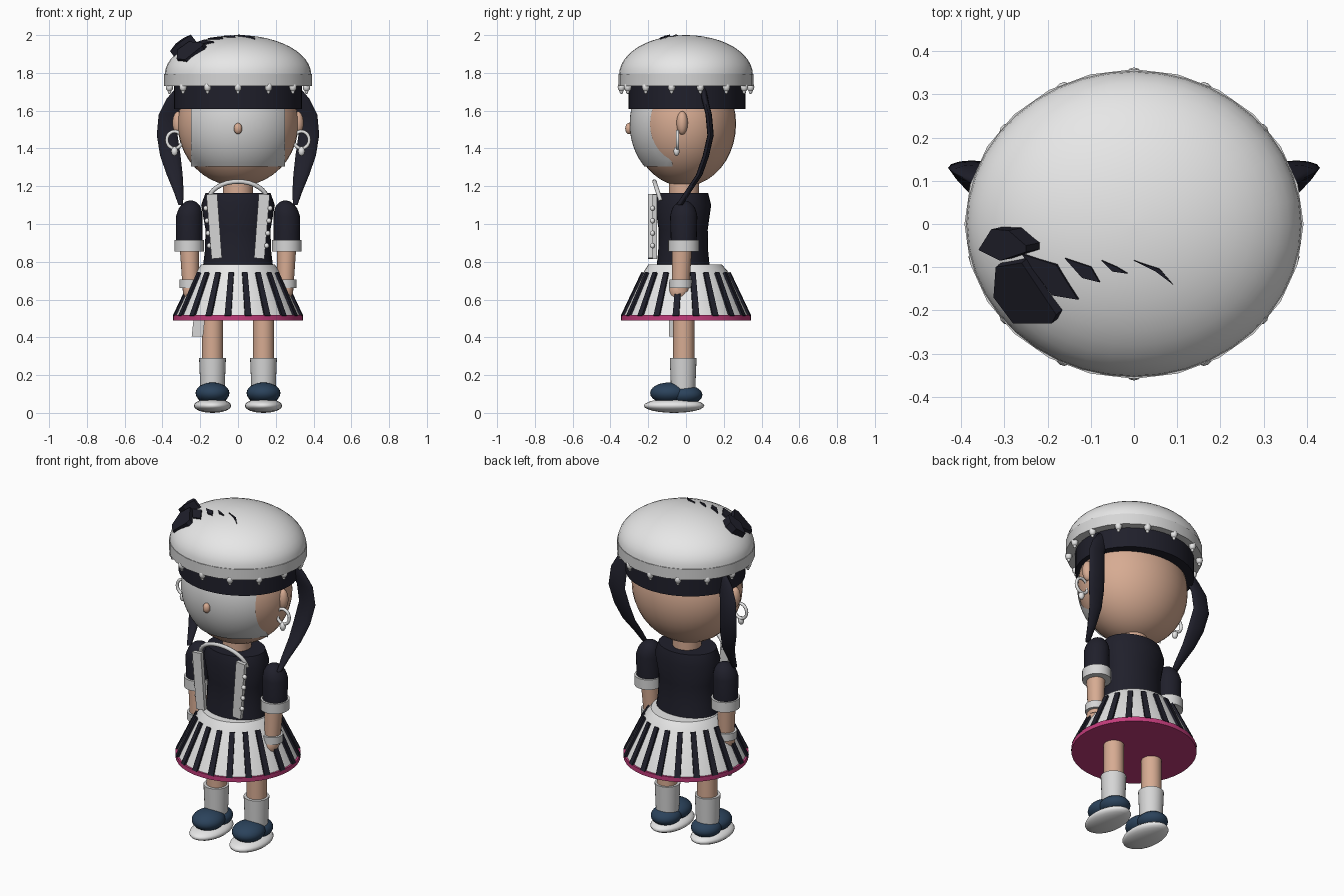
import bpy, bmesh
from math import sin, cos, pi, sqrt, radians
from mathutils import Vector

cube = bpy.data.objects.get("Cube")
if cube:
    bpy.data.objects.remove(cube, do_unlink=True)


def material(name, r, g, b):
    m = bpy.data.materials.new(name)
    m.use_nodes = True
    m.diffuse_color = (r, g, b, 1)
    m.node_tree.nodes["Principled BSDF"].inputs["Base Color"].default_value = (r, g, b, 1)
    return m


NAVY = material("dark_navy", .014, .014, .024)
SKIN = material("skin", .68, .41, .29)
WHITE = material("white", .8, .8, .8)
PALE = material("pale_grey", .67, .67, .67)
PINK = material("pink", .55, .045, .2)
BLUE = material("shoe_blue", .024, .055, .105)


def finish(name, bm, mat, angle=40, fix=True):
    if fix:
        bmesh.ops.recalc_face_normals(bm, faces=bm.faces)
    me = bpy.data.meshes.new(name)
    bm.to_mesh(me)
    bm.free()
    me.materials.append(mat)
    ob = bpy.data.objects.new(name, me)
    bpy.context.collection.objects.link(ob)
    bpy.ops.object.select_all(action='DESELECT')
    ob.select_set(True)
    bpy.context.view_layer.objects.active = ob
    if angle:
        bpy.ops.object.shade_smooth_by_angle(angle=radians(angle))
    return ob


def blobs(name, centres, size, mat, segs=24):
    """One or more ellipsoids in a single object."""
    bm = bmesh.new()
    for c in centres:
        new = bmesh.ops.create_uvsphere(bm, u_segments=segs, v_segments=segs // 2, radius=1)["verts"]
        for v in new:
            v.co = Vector(c) + Vector(a * b for a, b in zip(v.co, size))
    return finish(name, bm, mat, 80)


def loft(name, stations, mat, sides=28, angle=40):
    """Skin elliptical rings given as (z, cx, cy, rx, ry)."""
    bm = bmesh.new()
    rings = []
    for z, cx, cy, rx, ry in stations:
        rings.append([bm.verts.new((cx + rx * cos(2 * pi * i / sides),
                                    cy + ry * sin(2 * pi * i / sides), z)) for i in range(sides)])
    for a, b in zip(rings, rings[1:]):
        for i in range(sides):
            j = (i + 1) % sides
            bm.faces.new((a[i], a[j], b[j], b[i]))
    bm.faces.new(rings[0])
    bm.faces.new(rings[-1])
    return finish(name, bm, mat, angle)


def cylinder(name, x, y, z0, z1, r, mat, ry=None, sides=28):
    ry = ry or r
    return loft(name, [(z0, x, y, r, ry), (z1, x, y, r, ry)], mat, sides)


def plates(name, polys, thick, mat):
    bm = bmesh.new()
    for p in polys:
        bm.faces.new([bm.verts.new(c) for c in p])
    ob = finish(name, bm, mat, 0, False)
    mod = ob.modifiers.new("thickness", 'SOLIDIFY')
    mod.thickness = thick
    return ob


def tube(name, pts, r, mat, closed=False):
    cu = bpy.data.curves.new(name, 'CURVE')
    cu.dimensions = '3D'
    cu.bevel_depth = r
    cu.bevel_resolution = 2
    cu.use_fill_caps = True
    sp = cu.splines.new('POLY')
    sp.points.add(len(pts) - 1)
    for q, p in zip(sp.points, pts):
        q.co = (*p, 1)
    sp.use_cyclic_u = closed
    cu.materials.append(mat)
    bpy.context.collection.objects.link(bpy.data.objects.new(name, cu))


# Head, face panel and nose
HX, HZ, HC = .32, .33, 1.53
blobs("head", [(0, -.01, HC)], (HX, .275, HZ), SKIN, 40)
bm = bmesh.new()
bmesh.ops.create_grid(bm, x_segments=24, y_segments=20, size=1)
for v in bm.verts:
    x, z = v.co.x * .25, 1.5 + v.co.y * .195
    depth = sqrt(max(.045, 1 - (x / HX) ** 2 - ((z - HC) / HZ) ** 2))
    v.co = (x, -.01 - .288 * depth, z)
finish("face_panel", bm, PALE, 60)
blobs("nose", [(0, -.302, 1.505)], (.022, .02, .03), SKIN, 16)

# Hair band and beret
cylinder("hair_band", 0, .005, 1.61, 1.78, .34, NAVY, .31, 40)
cylinder("beret_rim", 0, 0, 1.73, 1.795, .392, PALE, .358, 24)
BX, BY, BZ, BH = .388, .354, 1.79, .21
dome = []
for k in range(13):
    t = pi / 2 * min(k / 12, .995)
    dome.append((BZ + BH * sin(t), 0, 0, BX * cos(t), BY * cos(t)))
loft("beret_dome", dome, WHITE, 40, 60)
ring = [2 * pi * k / 14 for k in range(14)]
blobs("rim_pearls", [(.372 * sin(a), -.342 * cos(a), 1.725) for a in ring], (.02, .02, .025), WHITE, 12)
blobs("rim_pearl_tips", [(.372 * sin(a), -.342 * cos(a), 1.7) for a in ring], (.01, .01, .012), WHITE, 8)


# Bow and feather strips resting on the beret
def on_dome(pts, lift):
    return [(x, y, BZ + lift + BH * sqrt(max(0, 1 - (x / BX) ** 2 - (y / BY) ** 2))) for x, y in pts]


wing_a = [(-.36, -.06), (-.31, -.085), (-.25, -.065), (-.25, -.05), (-.29, -.015), (-.33, -.012)]
wing_b = [(-.32, -.1), (-.325, -.17), (-.28, -.23), (-.19, -.23), (-.18, -.21), (-.26, -.09)]
strips = [
    [(-.26, -.07), (-.19, -.165), (-.13, -.175), (-.18, -.095)],
    [(-.16, -.08), (-.12, -.125), (-.08, -.135), (-.1, -.1)],
    [(-.075, -.085), (-.05, -.11), (-.015, -.115), (-.04, -.1)],
    [(0, -.085), (.05, -.11), (.09, -.14), (.06, -.105)],
]
plates("bow_upper", [on_dome(wing_a, .055)], .06, NAVY)
plates("bow_lower", [on_dome(wing_b, .03)], .035, NAVY)
plates("beret_feathers", [on_dome(p, .009) for p in strips], .015, NAVY)

# Neck and bodice
cylinder("neck", 0, -.01, 1.12, 1.27, .08, SKIN)
loft("bodice", [(.78, 0, -.015, .185, .14), (.86, 0, -.015, .175, .132), (.97, 0, -.015, .172, .13),
                (1.1, 0, -.015, .195, .148), (1.165, 0, -.015, .172, .132)], NAVY, 28)

# Collar hoop standing up at the front of the neck
arch = [pi * k / 16 for k in range(17)]
tube("collar_hoop", [(.155 * cos(a), -.135 - .032 * sin(a), 1.125 + .1 * sin(a)) for a in arch], .012, PALE)

# Skirt with raised stripes and hem
ZT, ZB, RT, RB = .745, .515, .225, .335
loft("skirt", [(ZB, 0, 0, RB, RB), (ZT, 0, 0, RT, RT), (.785, 0, -.005, .195, .195)], WHITE, 40, 25)
cylinder("skirt_hem", 0, 0, .49, .517, .345, PINK, None, 40)
stripes = []
for k in range(20):
    a = 2 * pi * (k + .5) / 20
    out, side = Vector((sin(a), -cos(a), 0)), Vector((cos(a), sin(a), 0))
    low, high = out * (RB + .012) + Vector((0, 0, ZB)), out * (RT + .012) + Vector((0, 0, ZT))
    stripes.append([low - side * .017, low + side * .017, high + side * .014, high - side * .014])
plates("skirt_stripes", stripes, .02, NAVY)
plates("hanging_tag", [[(-.245, -.09, .405), (-.185, -.09, .405), (-.175, -.09, .5), (-.235, -.09, .5)]],
       .02, PALE)

for s, side in ((1, "left"), (-1, "right")):
    # Ear, hoop earring and drop pearls
    blobs(side + "_ear", [(s * .315, -.02, 1.535)], (.032, .03, .062), SKIN)
    tube(side + "_earring", [(s * .336 + .041 * cos(a), -.045, 1.445 + .045 * sin(a)) for a in
                             [2 * pi * k / 20 for k in range(20)]], .009, WHITE, True)
    blobs(side + "_earring_drop", [(s * .336, -.05, 1.385)], (.018, .016, .025), WHITE, 12)

    # Flat curved ponytail
    tail = [(1.72, .29, .04, .09), (1.66, .33, .05, .1), (1.58, .366, .054, .12), (1.47, .375, .055, .13),
            (1.36, .358, .054, .105), (1.26, .335, .042, .07), (1.17, .314, .026, .01), (1.1, .303, .012, -.035)]
    loft(side + "_ponytail", [(z, s * x, y, w, .017) for z, x, w, y in tail], NAVY, 12, 60)

    # Arm, puffed sleeve, cuffs and hand
    x = s * .258
    sleeve = [(.9, x, -.012, .07, .068), (1.04, x, -.012, .07, .072)]
    for k in range(1, 7):
        t = pi / 2 * k / 6.1
        sleeve.append((1.04 + .085 * sin(t), x - s * .008 * sin(t), -.012, .068 * cos(t), .07 * cos(t)))
    loft(side + "_sleeve", sleeve, NAVY, 24, 50)
    cylinder(side + "_sleeve_cuff", x, -.012, .855, .915, .079, PALE, .082)
    loft(side + "_forearm", [(.64, s * .25, -.03, .042, .045), (.9, x, -.02, .052, .054)], SKIN, 24)
    cylinder(side + "_bracelet", s * .25, -.028, .662, .706, .06, PALE)
    blobs(side + "_hand", [(s * .25, -.04, .645)], (.042, .048, .06), SKIN)

    # Bodice strap with a row of pearls on its outer edge
    strap = [(.085, .82), (.14, .815), (.168, 1.155), (.11, 1.16)]
    plates(side + "_strap", [[(s * px, -.177, pz) for px, pz in strap]], .024, PALE)
    blobs(side + "_strap_pearls", [(s * (.152 + .006 * k), -.178, .885 + .066 * k) for k in range(4)],
          (.013, .013, .014), WHITE, 12)

    # Leg, sock and shoe
    x = s * .135
    cylinder(side + "_leg", x, -.012, .25, .52, .056, SKIN)
    loft(side + "_sock", [(.12, x, -.015, .064, .064), (.29, x, -.015, .071, .071)], PALE)
    blobs(side + "_shoe_toe", [(x, -.09, .105)], (.09, .1, .056), BLUE)
    blobs(side + "_shoe_heel", [(x, -.005, .095)], (.084, .092, .052), BLUE)
    blobs(side + "_shoe_sole", [(x, -.063, .038)], (.099, .16, .038), WHITE)
